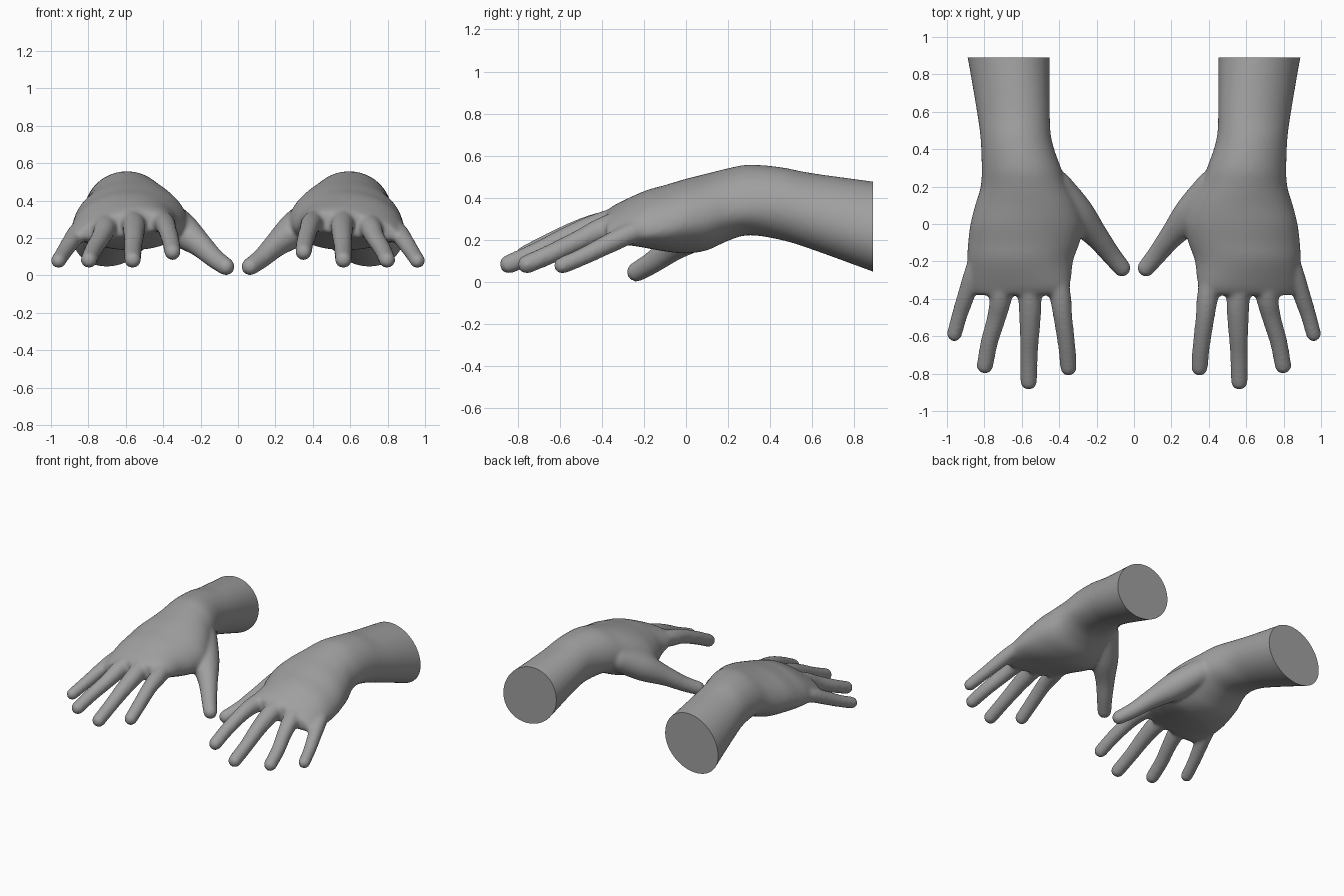
import bpy, bmesh, math
from mathutils import Vector, Matrix

if "Cube" in bpy.data.objects:
    bpy.data.objects.remove(bpy.data.objects["Cube"])

skin = bpy.data.materials.new("grey skin")
skin.diffuse_color = (0.35, 0.35, 0.35, 1)
skin.use_nodes = True
skin.node_tree.nodes["Principled BSDF"].inputs["Base Color"].default_value = skin.diffuse_color


def spline(rows, steps):
    """Catmull-Rom through rows of numbers."""
    out = []
    for i in range(len(rows) - 1):
        a, b, c, d = (rows[min(max(i + k, 0), len(rows) - 1)] for k in (-1, 0, 1, 2))
        for s in range(steps):
            t = s / steps
            out.append([0.5 * (2 * q + (r - p) * t + (2 * p - 5 * q + 4 * r - u) * t * t
                               + (3 * q - p - 3 * r + u) * t ** 3)
                        for p, q, r, u in zip(a, b, c, d)])
    return out + [list(rows[-1])]


def loft(bm, rings):
    """Closed skin through rings of points, capped at both ends."""
    vs = [[bm.verts.new(p) for p in ring] for ring in rings]
    n = len(vs[0])
    faces = [bm.faces.new((a[i], a[(i + 1) % n], b[(i + 1) % n], b[i]))
             for a, b in zip(vs, vs[1:]) for i in range(n)]
    faces += [bm.faces.new(vs[0]), bm.faces.new(vs[-1])]
    bmesh.ops.recalc_face_normals(bm, faces=faces)


def digit(bm, rows):
    """Round finger along (x, y, z, radius) rows, with round ends."""
    pts = spline(rows, 5)
    rings = []
    for i, (x, y, z, r) in enumerate(pts):
        a, b = pts[max(i - 1, 0)], pts[min(i + 1, len(pts) - 1)]
        q = (Vector(b[:3]) - Vector(a[:3])).to_track_quat('Z', 'Y')
        rings.append([Vector((x, y, z)) + q @ Vector((r * math.cos(k * math.tau / 20),
                      r * math.sin(k * math.tau / 20), 0)) for k in range(20)])
    loft(bm, rings)
    for x, y, z, r in (pts[0], pts[-1]):
        bmesh.ops.create_uvsphere(bm, u_segments=20, v_segments=12, radius=r,
                                  matrix=Matrix.Translation((x, y, z)))


# Forearm and palm sections: y, inner x, outer x, inner z, outer z, top z, bottom z
PALM = [
    (0.97, .445, .91, .27, .21, .46, .02),
    (0.89, .45, .89, .28, .22, .475, .05),
    (0.60, .45, .84, .36, .31, .515, .155),
    (0.45, .44, .82, .38, .35, .545, .20),
    (0.30, .39, .815, .37, .35, .557, .222),
    (0.20, .35, .82, .34, .33, .54, .195),
    (0.10, .30, .85, .31, .30, .515, .15),
    (0.00, .27, .875, .28, .28, .49, .135),
    (-0.10, .29, .888, .27, .25, .46, .145),
    (-0.20, .325, .892, .27, .23, .43, .165),
    (-0.33, .34, .885, .28, .20, .365, .195),
    (-0.38, .36, .85, .27, .21, .33, .21),
]
# Fingers and thumb, tip to root: x, y, z, radius
DIGITS = [
    [(.35, -.768, .125, .045), (.36, -.65, .185, .047), (.38, -.5, .25, .051),
     (.395, -.38, .28, .058), (.43, -.2, .31, .06)],
    [(.563, -.842, .084, .046), (.562, -.7, .145, .048), (.557, -.55, .215, .055),
     (.557, -.4, .27, .063), (.58, -.2, .33, .06)],
    [(.797, -.757, .083, .045), (.773, -.63, .138, .047), (.735, -.5, .2, .051),
     (.71, -.38, .255, .06), (.69, -.2, .31, .06)],
    [(.96, -.588, .078, .041), (.93, -.48, .125, .043), (.89, -.36, .185, .048),
     (.855, -.25, .235, .05), (.8, -.1, .28, .05)],
    [(.065, -.235, .047, .048), (.13, -.155, .095, .054), (.205, -.06, .165, .067),
     (.31, .06, .25, .095), (.42, .2, .34, .09)],
]

bm = bmesh.new()
rings = []
for y, x0, x1, zi, zo, zt, zb in spline(PALM, 4):
    ring = []
    for k in range(40):
        c, s = math.cos(k * math.tau / 40), math.sin(k * math.tau / 40)
        u = 0.5 + 0.5 * c
        mid = (zi + zo) / 2
        ring.append((x0 + (x1 - x0) * u, y,
                     zi + (zo - zi) * u + ((zt - mid) if s > 0 else (mid - zb)) * s))
    rings.append(ring)
loft(bm, rings)
for rows in DIGITS:
    digit(bm, rows)
raw = bpy.data.meshes.new("hand_parts")
bm.to_mesh(raw)
bm.free()

# Fuse the parts into one soft skin
blank = bpy.data.objects.new("hand_blank", raw)
bpy.context.collection.objects.link(blank)
m = blank.modifiers.new("fuse", 'REMESH')
m.mode, m.voxel_size = 'VOXEL', 0.012
m = blank.modifiers.new("soften", 'SMOOTH')
m.factor, m.iterations = 0.5, 10
deps = bpy.context.evaluated_depsgraph_get()
fused = bpy.data.meshes.new_from_object(blank.evaluated_get(deps))
bpy.data.objects.remove(blank)

# Cut the forearm flat, then make the pair
for name, side in (("right_hand", 1), ("left_hand", -1)):
    bm = bmesh.new()
    bm.from_mesh(fused)
    cut = bmesh.ops.bisect_plane(bm, geom=bm.verts[:] + bm.edges[:] + bm.faces[:],
                                 plane_co=(0, .89, 0), plane_no=(0, 1, 0), clear_outer=True)
    bmesh.ops.holes_fill(bm, edges=[e for e in bm.edges if e.is_boundary], sides=0)
    bmesh.ops.scale(bm, vec=(side, 1, 1), verts=bm.verts)
    bmesh.ops.recalc_face_normals(bm, faces=bm.faces)
    mesh = bpy.data.meshes.new(name)
    bm.to_mesh(mesh)
    bm.free()
    mesh.materials.clear()
    mesh.materials.append(skin)
    hand = bpy.data.objects.new(name, mesh)
    bpy.context.collection.objects.link(hand)
    bpy.ops.object.select_all(action='DESELECT')
    hand.select_set(True)
    bpy.context.view_layer.objects.active = hand
    bpy.ops.object.shade_smooth_by_angle(angle=math.radians(50))
